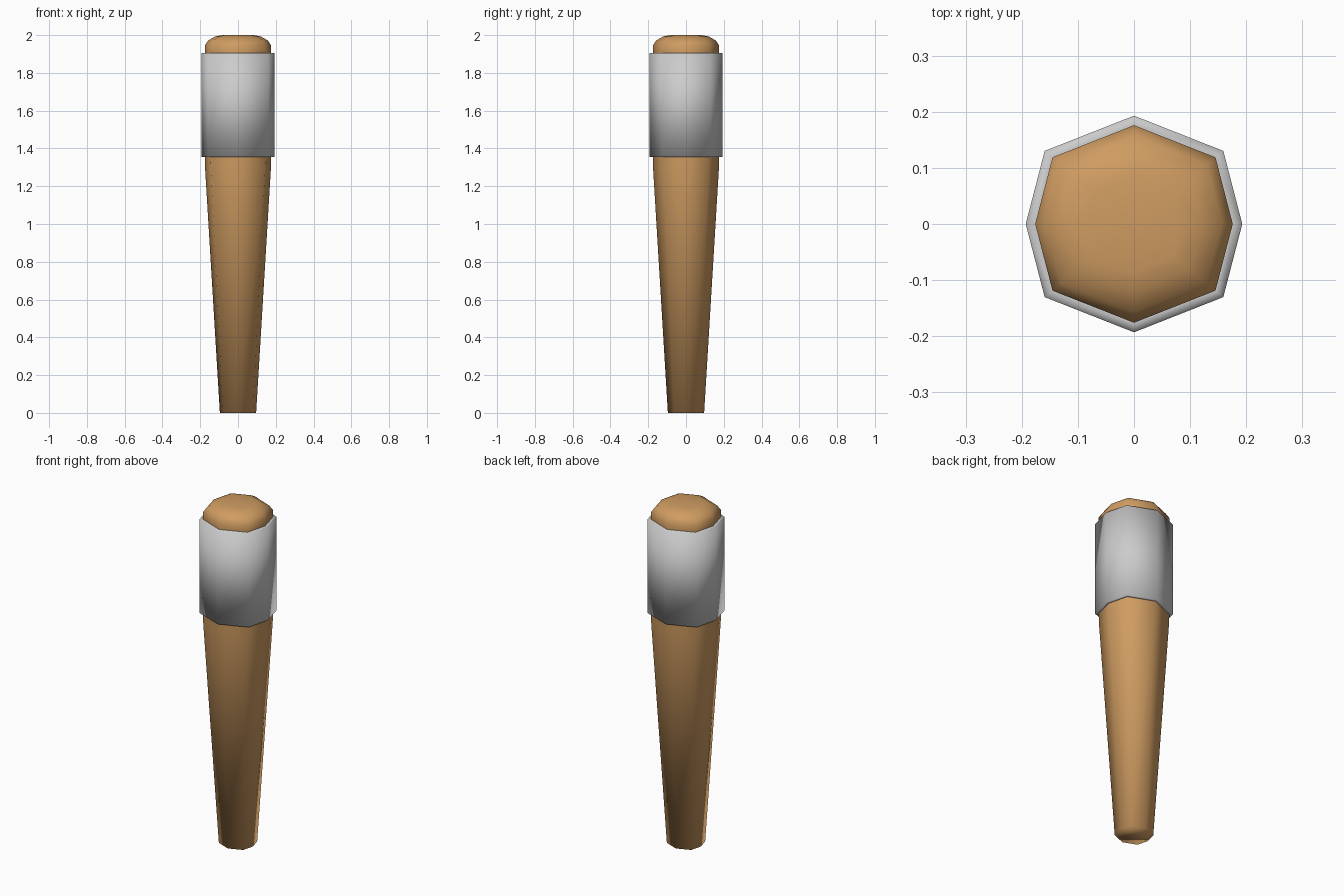
import bpy, bmesh

if "Cube" in bpy.data.objects:
    bpy.data.objects.remove(bpy.data.objects["Cube"])

# Slightly squashed octagon, shared by every part (unit half-width)
SECTION = [(1, 0), (0.825, 0.675), (0, 1), (-0.825, 0.675),
           (-1, 0), (-0.825, -0.675), (0, -1), (0.825, -0.675)]


def material(name, color):
    m = bpy.data.materials.new(name)
    m.diffuse_color = color
    m.use_nodes = True
    m.node_tree.nodes["Principled BSDF"].inputs["Base Color"].default_value = m.diffuse_color
    return m


def loft(name, profile, cap_bottom=False, cap_top=False, mat=None):
    """Stack scaled octagons along z from (half_width, height) pairs."""
    bm = bmesh.new()
    rings = [[bm.verts.new((x * r, y * r, z)) for x, y in SECTION]
             for r, z in profile]
    n = len(SECTION)
    for a, b in zip(rings, rings[1:]):
        for i in range(n):
            j = (i + 1) % n
            bm.faces.new((a[i], a[j], b[j], b[i]))
    if cap_bottom:
        bm.faces.new(rings[0][::-1])
    if cap_top:
        bm.faces.new(rings[-1])
    for f in bm.faces:
        f.smooth = True
    me = bpy.data.meshes.new(name)
    bm.to_mesh(me)
    bm.free()
    if mat:
        me.materials.append(mat)
    ob = bpy.data.objects.new(name, me)
    bpy.context.collection.objects.link(ob)
    return ob


wood = material("wood", (0.62, 0.33, 0.12, 1))

# Tapered wooden shaft
loft("shaft", [(0.096, 0), (0.174, 1.29), (0.176, 1.355)],
     cap_bottom=True, mat=wood)

# Metal collar with its flat lips
loft("collar", [(0.176, 1.355), (0.193, 1.355), (0.193, 1.905), (0.176, 1.905)])

# Rounded wooden end above the collar
loft("rounded_end", [(0.176, 1.905), (0.176, 1.945), (0.157, 1.972),
                     (0.122, 1.992), (0.085, 2.0)], cap_top=True, mat=wood)
